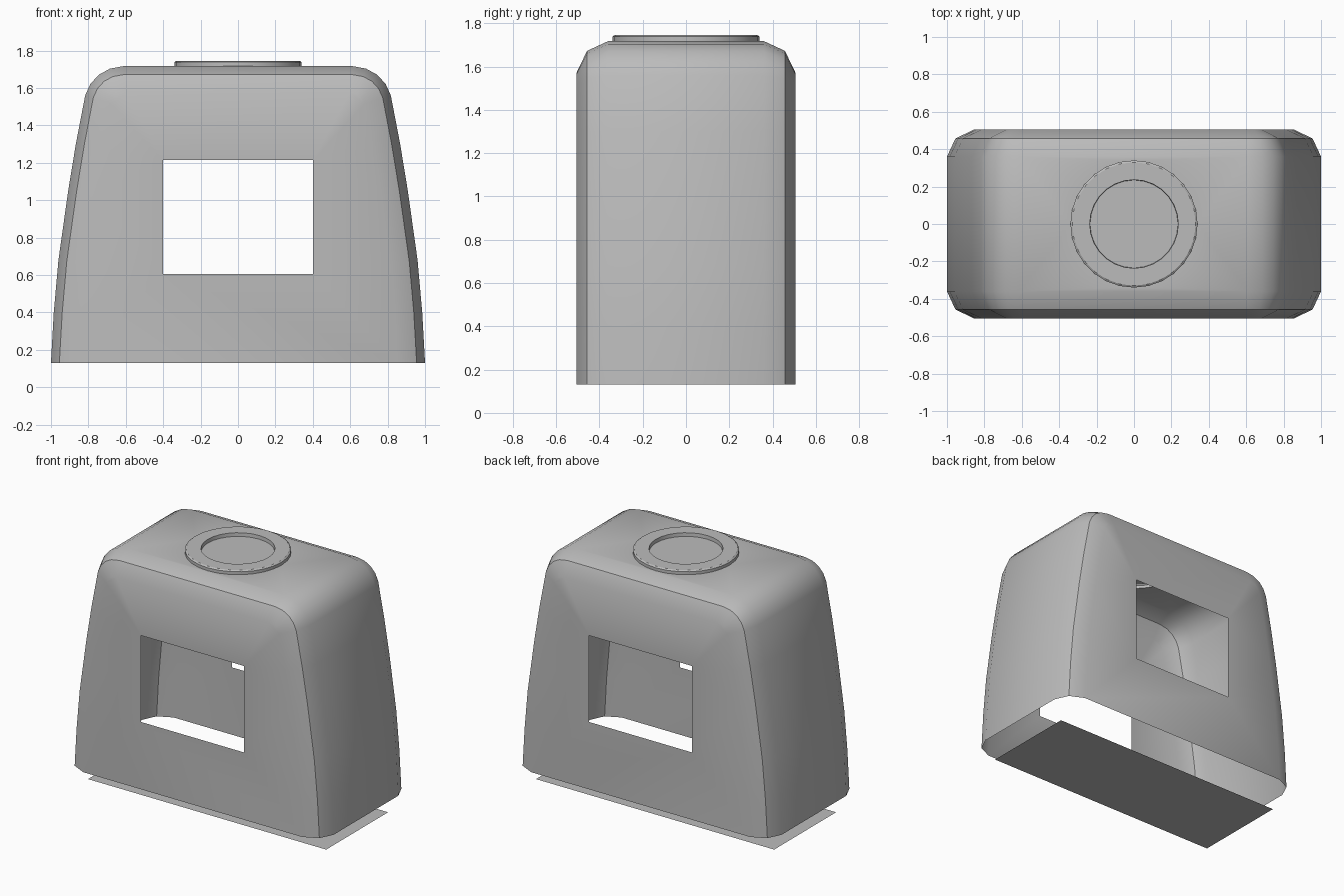
import bpy, bmesh, math
from mathutils import Vector

cube = bpy.data.objects.get("Cube")
if cube:
    bpy.data.objects.remove(cube, do_unlink=True)

grey = bpy.data.materials.new("plain grey")
grey.use_nodes = True
grey.diffuse_color = (0.5, 0.5, 0.5, 1)
grey.node_tree.nodes["Principled BSDF"].inputs["Base Color"].default_value = (0.5, 0.5, 0.5, 1)

BASE, TOP = 0.13, 1.717
RING_R, SEGMENTS = 0.34, 28


def finish(bm, name, smooth=True):
    bmesh.ops.recalc_face_normals(bm, faces=bm.faces)
    mesh = bpy.data.meshes.new(name)
    bm.to_mesh(mesh)
    bm.free()
    mesh.materials.append(grey)
    obj = bpy.data.objects.new(name, mesh)
    bpy.context.collection.objects.link(obj)
    if smooth:
        bpy.ops.object.select_all(action='DESELECT')
        obj.select_set(True)
        bpy.context.view_layer.objects.active = obj
        bpy.ops.object.shade_smooth_by_angle(angle=math.radians(30))
    return obj


def circle(bm, radius, z):
    return [bm.verts.new((radius * math.cos(a), radius * math.sin(a), z))
            for a in (2 * math.pi * i / SEGMENTS for i in range(SEGMENTS))]


def loop_edges(bm, verts):
    result = []
    for a, b in zip(verts, verts[1:] + verts[:1]):
        result.append(bm.edges.get((a, b)) or bm.edges.new((a, b)))
    return result


def fill_with_hole(bm, outer, hole):
    edges = loop_edges(bm, outer) + loop_edges(bm, hole)
    bmesh.ops.triangle_fill(bm, edges=edges, use_beauty=True)


# Arch outline: half profile mirrored to the other side
half = [(1.0, BASE), (0.985, 0.4), (0.96, 0.68), (0.908, 1.05), (0.867, 1.3),
        (0.817, 1.56), (0.79, 1.62), (0.745, 1.67), (0.685, 1.703), (0.61, TOP)]
outline = [Vector(p) for p in half] + [Vector((-x, z)) for x, z in reversed(half)]


def inset(points, amount):
    moved = []
    for i, p in enumerate(points):
        before = (p - points[i - 1]).normalized() if i else Vector((0, 0))
        after = (points[i + 1] - p).normalized() if i < len(points) - 1 else Vector((0, 0))
        t = (before + after).normalized()
        q = p + Vector((-t.y, t.x)) * amount
        if i in (0, len(points) - 1):
            q.y = BASE
        moved.append(q)
    return moved


# Shell: outline swept along y with chamfered front and back rims
sections = [(-0.505, 0.145), (-0.457, 0.045), (-0.36, 0), (0.36, 0), (0.457, 0.045), (0.505, 0.145)]
bm = bmesh.new()
rows = [[bm.verts.new((p.x, y, p.y)) for p in inset(outline, d)] for y, d in sections]
middle = len(half) - 1
for r, (a, b) in enumerate(zip(rows, rows[1:])):
    for i in range(len(outline) - 1):
        quad = [a[i], a[i + 1], b[i + 1], b[i]]
        if r == 2 and i == middle:
            fill_with_hole(bm, quad, circle(bm, RING_R, TOP))
        else:
            bm.faces.new(quad)

# Front and back walls, each with a square window
for row in (rows[0], rows[-1]):
    y = row[0].co.y
    window = [bm.verts.new((x, y, z)) for x, z in
              ((0.402, 0.605), (0.402, 1.215), (-0.402, 1.215), (-0.402, 0.605))]
    fill_with_hole(bm, row, window)
finish(bm, "shell")

# Raised collar with a recessed lid, set over the hole in the roof
bm = bmesh.new()
profile = [(RING_R, TOP), (RING_R, 1.738), (0.33, 1.745), (0.237, 1.745), (0.235, 1.72)]
rings = [circle(bm, r, z) for r, z in profile]
for a, b in zip(rings, rings[1:]):
    for i in range(SEGMENTS):
        j = (i + 1) % SEGMENTS
        bm.faces.new((a[i], a[j], b[j], b[i]))
bm.faces.new(rings[-1])
finish(bm, "roof_collar")

# Flat floor plate below the shell
bm = bmesh.new()
bm.faces.new([bm.verts.new((x, y, 0)) for x, y in
              ((-0.93, -0.345), (0.93, -0.345), (0.93, 0.345), (-0.93, 0.345))])
finish(bm, "floor_plate", smooth=False)
